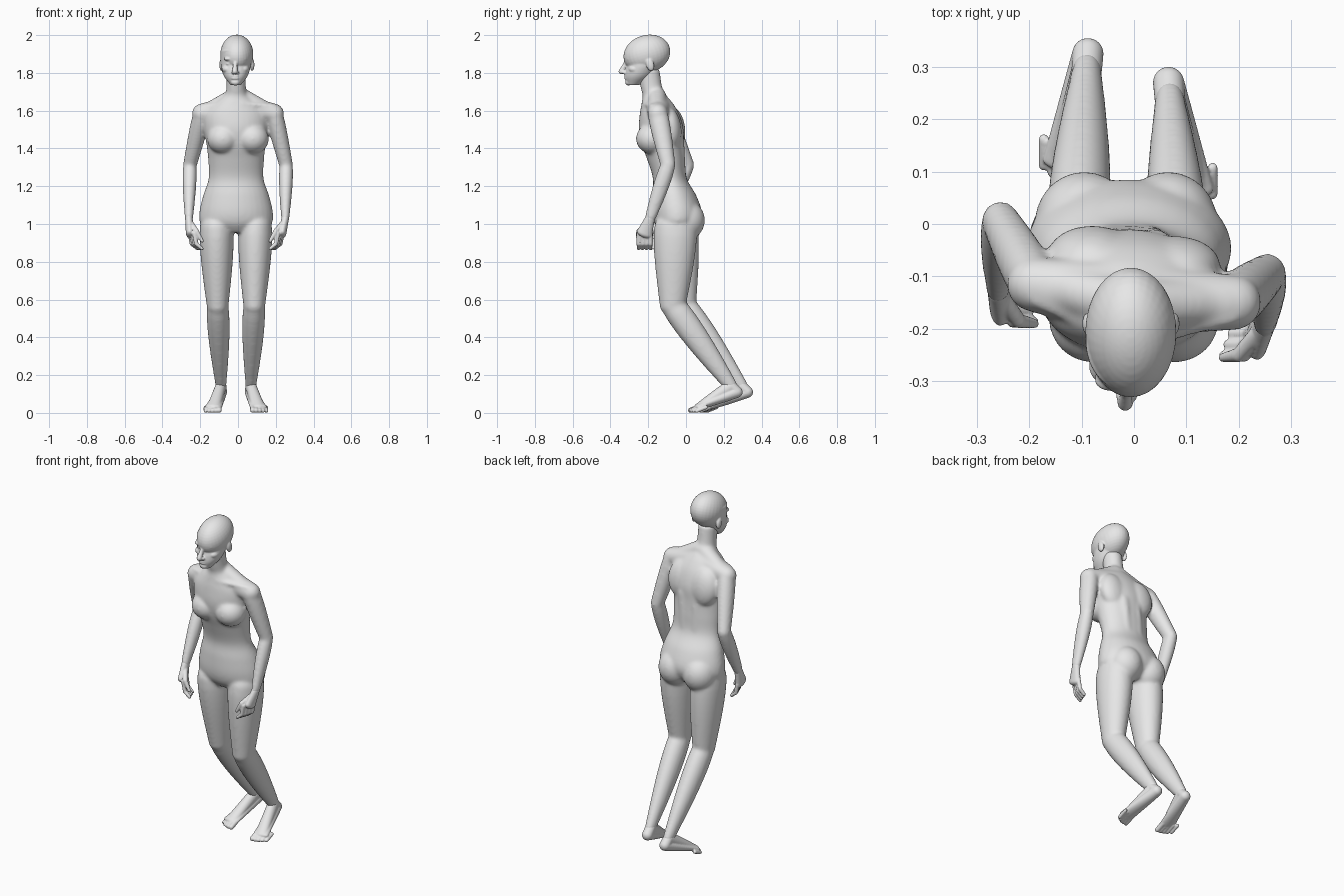
import bpy
import bmesh
import math
from mathutils import Vector, Matrix

default = bpy.data.objects.get("Cube")
if default:
    bpy.data.objects.remove(default, do_unlink=True)

GREY = (0.8, 0.8, 0.8, 1)
skin = bpy.data.materials.new("plain grey")
skin.use_nodes = True
skin.diffuse_color = GREY
skin.node_tree.nodes["Principled BSDF"].inputs["Base Color"].default_value = GREY


def clamp(value):
    return max(0, min(1, value))


def ellipse(bm, centre, across, along, sides=32):
    """Ring of vertices around a centre, from two radius vectors."""
    angles = [math.tau * k / sides for k in range(sides)]
    return [bm.verts.new(centre + across * math.cos(a) + along * math.sin(a))
            for a in angles]


def bridge(bm, rings):
    """Join the rings into a closed tube."""
    for lower, upper in zip(rings, rings[1:]):
        for k in range(len(lower)):
            bm.faces.new((lower[k - 1], lower[k], upper[k], upper[k - 1]))
    bm.faces.new(rings[0][::-1])
    bm.faces.new(rings[-1])


def ball(bm, centre, radii, tilt=0):
    matrix = (Matrix.Translation(centre) @ Matrix.Rotation(tilt, 4, "X")
              @ Matrix.Diagonal((*radii, 1)))
    bmesh.ops.create_uvsphere(bm, u_segments=32, v_segments=20, radius=1, matrix=matrix)


def limb(bm, start, end, start_radius, end_radius, depth=(1, 1), bulge=0, steps=10):
    """Tapered, optionally muscular tube with rounded ends."""
    start, end = Vector(start), Vector(end)
    axis = (end - start).normalized()
    reference = Vector((0, 1, 0)) if abs(axis.x) > 0.7 else Vector((1, 0, 0))
    across = (reference - axis * reference.dot(axis)).normalized()
    along = axis.cross(across)
    frame = Matrix((across, along, axis)).transposed().to_4x4()
    rings = []
    for i in range(steps + 1):
        t = i / steps
        radius = start_radius + (end_radius - start_radius) * t
        radius += bulge * math.sin(math.pi * t ** 0.7)
        flatten = depth[0] + (depth[1] - depth[0]) * t
        rings.append(ellipse(bm, start.lerp(end, t), across * radius,
                             along * radius * flatten))
    bridge(bm, rings)
    for point, radius, flatten in ((start, start_radius, depth[0]),
                                   (end, end_radius, depth[1])):
        cap = Matrix.Diagonal((radius, radius * flatten, radius * min(1, flatten), 1))
        bmesh.ops.create_uvsphere(bm, u_segments=24, v_segments=16, radius=1,
                                  matrix=Matrix.Translation(point) @ frame @ cap)


def chain(bm, points, radii):
    """Row of tapered segments, used for the fingers, thumbs, toes and nose."""
    for i in range(len(points) - 1):
        limb(bm, points[i], points[i + 1], radii[i], radii[i + 1], steps=4)


def catmull(a, b, c, d, t):
    """Smooth value between b and c."""
    return b + t / 2 * (c - a + t * (2 * a - 5 * b + 4 * c - d
                                     + t * (3 * (b - c) + d - a)))


def tower(bm, profile, centre_x, steps=6):
    """Stack of level rings; each row gives height, front, back and half width."""
    padded = [profile[0], *profile, profile[-1]]
    rings = []
    for i in range(len(profile) - 1):
        for s in range(steps + 1 if i == len(profile) - 2 else steps):
            row = [catmull(*values, s / steps) for values in zip(*padded[i:i + 4])]
            height, front, back, half = row
            rings.append(ellipse(bm, Vector((centre_x, (front + back) / 2, height)),
                                 Vector((half, 0, 0)), Vector((0, (back - front) / 2, 0))))
    bridge(bm, rings)


def finish(bm, name, voxel, smoothing):
    """Fuse the overlapping forms into one smooth surface."""
    bmesh.ops.recalc_face_normals(bm, faces=bm.faces)
    mesh = bpy.data.meshes.new(name)
    bm.to_mesh(mesh)
    bm.free()
    mesh.materials.append(skin)
    obj = bpy.data.objects.new(name, mesh)
    bpy.context.collection.objects.link(obj)
    fuse = obj.modifiers.new("fuse", "REMESH")
    fuse.mode = "VOXEL"
    fuse.voxel_size = voxel
    fuse.use_smooth_shade = True
    relax = obj.modifiers.new("relax", "SMOOTH")
    relax.factor = 0.5
    relax.iterations = smoothing


def leg_point(side, x, y, z):
    """The right leg is mirrored and trails behind the left."""
    if side > 0:
        return Vector((x, y, z))
    return Vector((-x - 0.022, y + 0.055 * clamp((1 - z) / 0.4), z))


def arm_point(side, x, y, z):
    """The right arm is mirrored, with the elbow swung further back."""
    if side > 0:
        return Vector((x, y, z))
    swing = 0.1 * clamp((1.7 - z) * 3) - 0.035 * clamp((1.3 - z) * 4)
    return Vector((-x - 0.02 * clamp((1.1 - z) * 7), y + swing, z))


# Torso and neck
body = bmesh.new()
tower(body, [(.955, -.13, .03, .1), (1, -.165, .07, .185), (1.06, -.18, .085, .195),
             (1.15, -.18, .055, .175), (1.24, -.175, .005, .146), (1.34, -.205, -.005, .148),
             (1.42, -.235, -.01, .157), (1.5, -.25, -.012, .17), (1.58, -.245, -.035, .165),
             (1.64, -.235, -.07, .115), (1.68, -.23, -.105, .065), (1.72, -.24, -.125, .052),
             (1.82, -.26, -.14, .052)], -.01)

for side, label in ((1, "left"), (-1, "right")):
    # Leg and arm
    hip = leg_point(side, .092, -.055, .98)
    knee = leg_point(side, .086, -.07, .57)
    ankle = leg_point(side, .068, .24, .14)
    limb(body, hip, knee, .088, .058, (1.28, 1.2), .009)
    limb(body, knee, ankle, .056, .028, (1.15, 1.25), .011)
    shoulder = arm_point(side, .19, -.15, 1.585)
    elbow = arm_point(side, .255, -.095, 1.31)
    wrist = arm_point(side, .25, -.19, 1.03)
    limb(body, shoulder, elbow, .046, .036, (1.15, 1.1), .004)
    limb(body, elbow, wrist, .035, .022, (1.1, 1.3), .006)

    # Shoulder slope, neck muscle and collarbone
    limb(body, (0, -.145, 1.63), shoulder, .07, .053, (.8, 1))
    limb(body, (.01 * side, -.155, 1.675), shoulder + Vector((-.03 * side, 0, .01)), .05, .045)
    limb(body, (.02 * side, -.225, 1.635), shoulder + Vector((0, -.03, .04)), .011, .011)

    # Bust, shoulder blade and buttock
    ball(body, (.078 * side, -.18, 1.45), (.085, .085, .08), -.2)
    ball(body, (.08 * side, -.07 - .01 * side, 1.51), (.085, .055, .11), .15)
    ball(body, (.08 * side - .015, 0, 1.02), (.095, .1, .105))

    # Long muscle beside the spine
    limb(body, (.035 * side - .015, -.025, 1.15), (.04 * side, -.045, 1.45), .03, .035)

    # Hand: palm, four curled fingers and a thumb
    hand = bmesh.new()
    knuckles = arm_point(side, .235, -.22, .95)
    limb(hand, wrist, knuckles, .02, .021, (1.3, 2))
    for j in range(4):
        inward = Vector((-side, 0, 0))
        base = knuckles + Vector((0, .032 - .021 * j, 0)) + inward * .008 * j
        bend = base + Vector((0, 0, -.055)) + inward * .01
        tip = bend + Vector((0, 0, -.025)) + inward * .03
        chain(hand, (base, bend, tip), (.012, .011, .009))
    chain(hand, [arm_point(side, *p) for p in ((.235, -.21, 1), (.2, -.25, .96),
                                               (.17, -.255, .91))], (.016, .014, .009))
    finish(hand, label + "_hand", .004, 3)

    # Foot: heel, instep and five toes
    foot = bmesh.new()
    heel = leg_point(side, .066, .27, .11)
    front = leg_point(side, .108, .06, .03)
    limb(foot, heel, front, .03, .045, (1, .36))
    limb(foot, ankle, heel, .029, .03)
    limb(foot, ankle, front, .029, .035, (1.3, .5))
    for j in range(5):
        size = .014 - .001 * j
        tip = leg_point(side, .078 + .018 * j, .025 + .002 * j * j, size)
        chain(foot, (tip + Vector((0, .05, .02)), tip), (size, size))
    finish(foot, label + "_foot", .004, 3)
finish(body, "body", .008, 12)

# Head: skull, jaw, nose, chin and lips
head = bmesh.new()
ball(head, (-.006, -.207, 1.9), (.087, .126, .1), .3)
tower(head, [(1.92, -.32, -.13, .08), (1.85, -.312, -.14, .08), (1.81, -.32, -.16, .073),
             (1.775, -.322, -.19, .058), (1.735, -.31, -.25, .026)], -.012)
chain(head, ((-.013, -.31, 1.87), (-.015, -.325, 1.84), (-.017, -.342, 1.807)),
      (.012, .011, .015))
ball(head, (-.014, -.306, 1.75), (.024, .016, .017))
for height in (1.783, 1.771):
    ball(head, (-.015, -.314, height), (.024, .013, .007))

# Brows, eyes, cheeks, nostrils and ears
for side in (1, -1):
    for offset, y, z, radii in ((.032, -.297, 1.874, (.03, .022, .01)),
                                (.032, -.292, 1.848, (.018, .015, .009)),
                                (.044, -.27, 1.82, (.028, .034, .022)),
                                (.011, -.326, 1.802, (.01, .014, .009))):
        ball(head, (offset * side - .014, y, z), radii)
    ball(head, (.081 * side - .006, -.19, 1.843), (.012, .021, .034), .25)
finish(head, "head", .004, 5)
